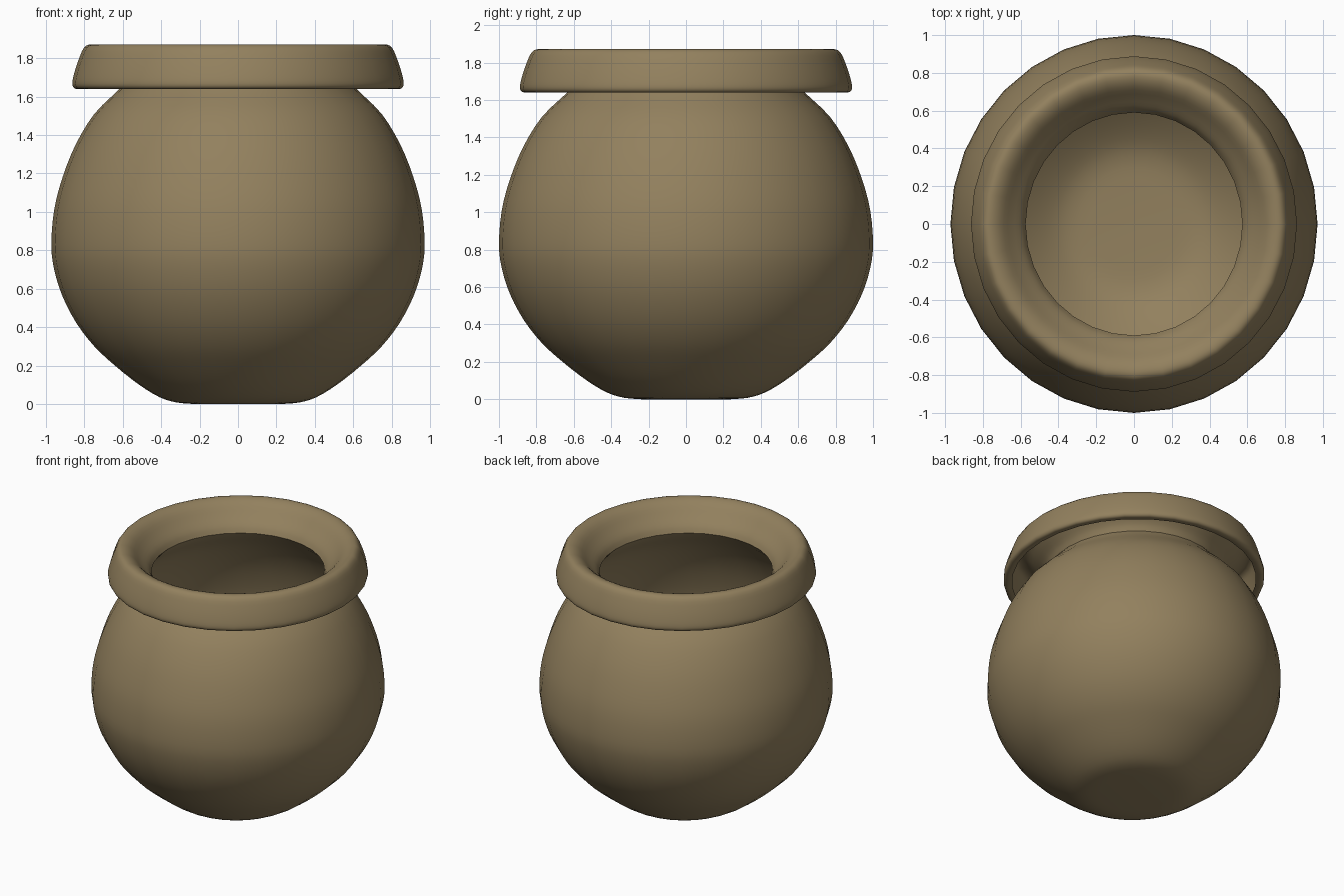
import bpy, bmesh, math
from mathutils import Vector

if "Cube" in bpy.data.objects:
    bpy.data.objects.remove(bpy.data.objects["Cube"])

SEG = 32          # sides around the pot
X_SCALE = 0.972   # slightly narrower in x than in y

# Single colour
clay = bpy.data.materials.new("brown clay")
clay.diffuse_color = (0.29, 0.218, 0.112, 1)
clay.use_nodes = True
clay.node_tree.nodes["Principled BSDF"].inputs["Base Color"].default_value = clay.diffuse_color


def smooth_profile(pts, steps=3):
    """Catmull-Rom curve through (radius, height) points."""
    p = [Vector(q) for q in pts]
    p = [p[0] * 2 - p[1]] + p + [p[-1] * 2 - p[-2]]
    out = []
    for i in range(1, len(p) - 2):
        a, b, c, d = p[i - 1:i + 3]
        for s in range(steps):
            t = s / steps
            out.append(0.5 * (2 * b + (c - a) * t + (2 * a - 5 * b + 4 * c - d) * t ** 2
                              + (3 * b - a - 3 * c + d) * t ** 3))
    return out + [p[-2]]


def lathe(name, profile, cap_bottom):
    bm = bmesh.new()
    rings = []
    for r, z in profile:
        rings.append([bm.verts.new((r * X_SCALE * math.cos(2 * math.pi * k / SEG),
                                    r * math.sin(2 * math.pi * k / SEG), max(z, 0)))
                      for k in range(SEG)])
    for lo, hi in zip(rings, rings[1:]):
        for k in range(SEG):
            n = (k + 1) % SEG
            bm.faces.new((lo[k], lo[n], hi[n], hi[k]))
    if cap_bottom:
        bm.faces.new(rings[0][::-1])
    for f in bm.faces:
        f.smooth = True
    me = bpy.data.meshes.new(name)
    bm.to_mesh(me)
    bm.free()
    me.materials.append(clay)
    ob = bpy.data.objects.new(name, me)
    bpy.context.collection.objects.link(ob)
    return ob


# Round belly, from the flat foot up to the narrow neck
body = [(0.24, 0.0), (0.33, 0.008), (0.42, 0.035), (0.53, 0.1), (0.66, 0.2),
        (0.77, 0.3), (0.865, 0.42), (0.94, 0.56), (0.985, 0.7), (1.0, 0.83),
        (0.985, 1.01), (0.94, 1.18), (0.87, 1.35), (0.77, 1.51), (0.64, 1.635),
        (0.59, 1.69)]
lathe("pot_body", smooth_profile(body), True)

# Flared neck that rolls over into a hanging lip
rim = [(0.59, 1.69), (0.615, 1.735), (0.67, 1.79), (0.73, 1.85), (0.785, 1.872),
       (0.825, 1.855), (0.855, 1.79), (0.878, 1.72), (0.888, 1.67), (0.88, 1.647),
       (0.86, 1.64), (0.83, 1.645)]
lathe("pot_rim", smooth_profile(rim), False)
